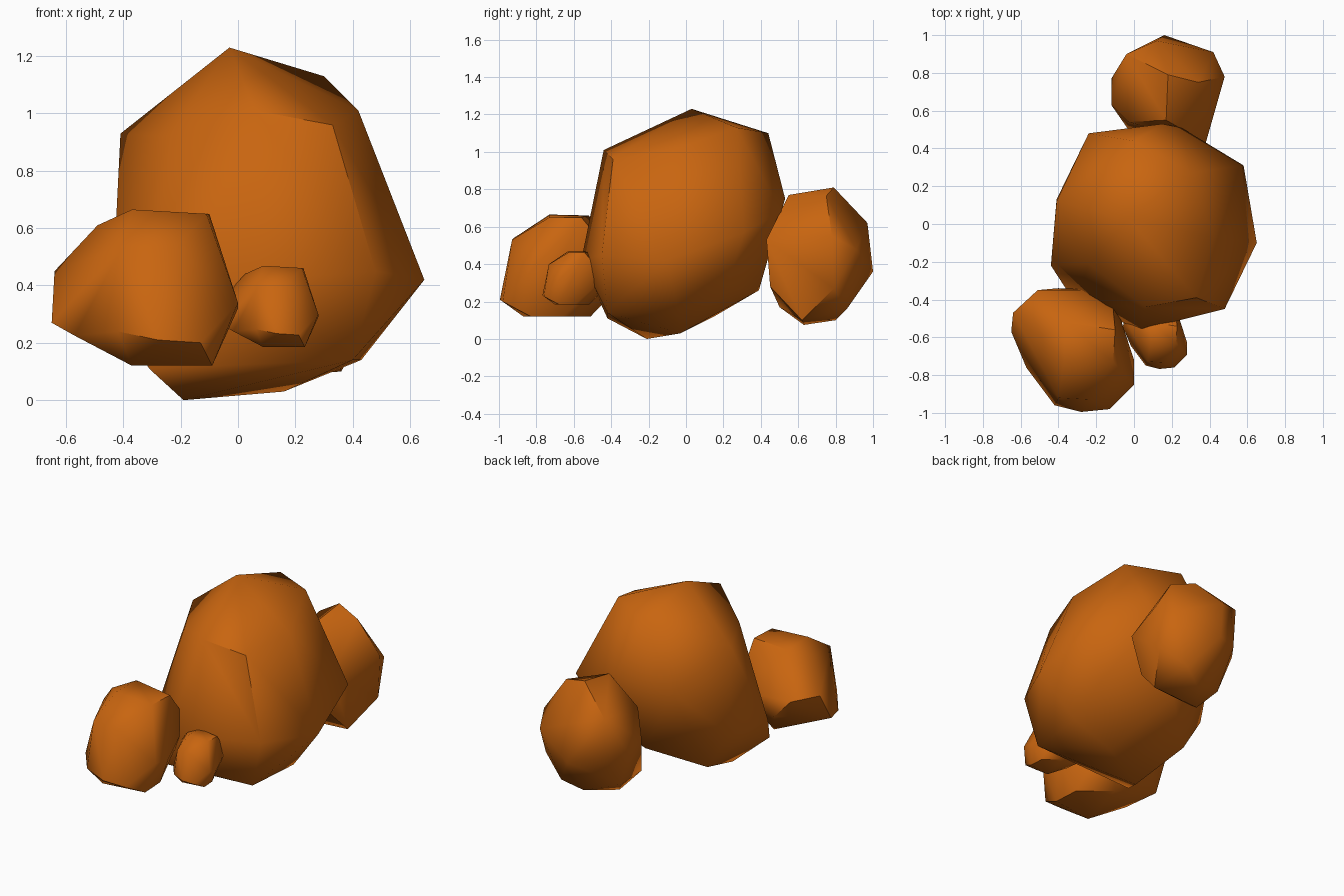
import bpy, bmesh, math

# One orange-brown stone colour
stone = bpy.data.materials.new("orange_stone")
stone.diffuse_color = (0.58, 0.13, 0.005, 1.0)


def rock(name, corners, scale=1.0, offset=(0, 0, 0)):
    """Chiselled boulder: convex hull around a few corner points."""
    bm = bmesh.new()
    for p in corners:
        bm.verts.new([c * scale + o for c, o in zip(p, offset)])
    hull = bmesh.ops.convex_hull(bm, input=bm.verts)
    junk = {g for g in hull["geom_interior"] + hull["geom_unused"]
            if isinstance(g, bmesh.types.BMVert)}
    bmesh.ops.delete(bm, geom=list(junk), context='VERTS')
    bmesh.ops.dissolve_limit(bm, angle_limit=math.radians(3),
                             verts=bm.verts, edges=bm.edges)
    bmesh.ops.recalc_face_normals(bm, faces=bm.faces)
    mesh = bpy.data.meshes.new(name)
    bm.to_mesh(mesh)
    bm.free()
    mesh.materials.append(stone)
    ob = bpy.data.objects.new(name, mesh)
    bpy.context.collection.objects.link(ob)
    bpy.ops.object.select_all(action='DESELECT')
    ob.select_set(True)
    bpy.context.view_layer.objects.active = ob
    bpy.ops.object.shade_smooth_by_angle(angle=math.radians(48))
    return ob


# Large central boulder, from crown to base
rock("large_boulder", [
    (-.03, .03, 1.23), (.30, .27, 1.13), (0, .44, 1.10), (.42, -.07, 1.01),
    (.06, -.44, 1.01), (.33, -.39, .96), (-.41, .12, .93), (-.24, -.21, .92),
    (-.24, .48, .72), (.15, .53, .75), (.25, .51, .68), (.58, .31, .57),
    (-.44, -.22, .33), (-.41, .13, .36), (.65, -.10, .42), (.48, -.45, .45),
    (.04, -.56, .42), (.45, .22, .28), (.02, .39, .26), (.43, -.04, .14),
    (.40, -.42, .14), (-.26, .15, .12), (-.31, -.42, .11), (.16, -.03, .03),
    (-.19, -.21, 0)])

# Front boulder, and the small stone which is a half-size copy of it
front_corners = [
    (-.11, -.73, .65), (-.10, -.56, .65), (-.37, -.73, .665), (-.37, -.52, .66),
    (-.49, -.60, .61), (-.40, -.92, .54), (-.22, -.93, .53), (-.64, -.47, .45),
    (-.65, -.57, .27), (-.57, -.76, .225), (0, -.85, .34), (0, -.72, .32),
    (-.42, -.96, .24), (-.28, -.995, .21), (-.13, -.98, .20), (-.51, -.35, .42),
    (-.40, -.34, .30), (-.12, -.35, .40), (-.37, -.87, .12), (-.09, -.83, .12),
    (-.10, -.66, .12), (-.28, -.51, .12)]
rock("front_boulder", front_corners)
rock("small_stone", front_corners, 0.52, (.28, -.25, .123))

# Back boulder
rock("back_boulder", [
    (.18, .79, .81), (.17, .55, .77), (.34, .75, .765), (-.04, .90, .66),
    (.12, .97, .62), (-.03, .54, .60), (.48, .78, .55), (.38, .43, .53),
    (.42, .91, .48), (-.03, .89, .40), (-.12, .77, .42), (.16, 1.0, .36),
    (-.12, .63, .45), (.32, .45, .28), (.46, .79, .27), (-.03, .50, .17),
    (.30, .86, .16), (.18, .80, .10), (.36, .62, .10), (.04, .63, .075),
    (-.04, .73, .17)])
